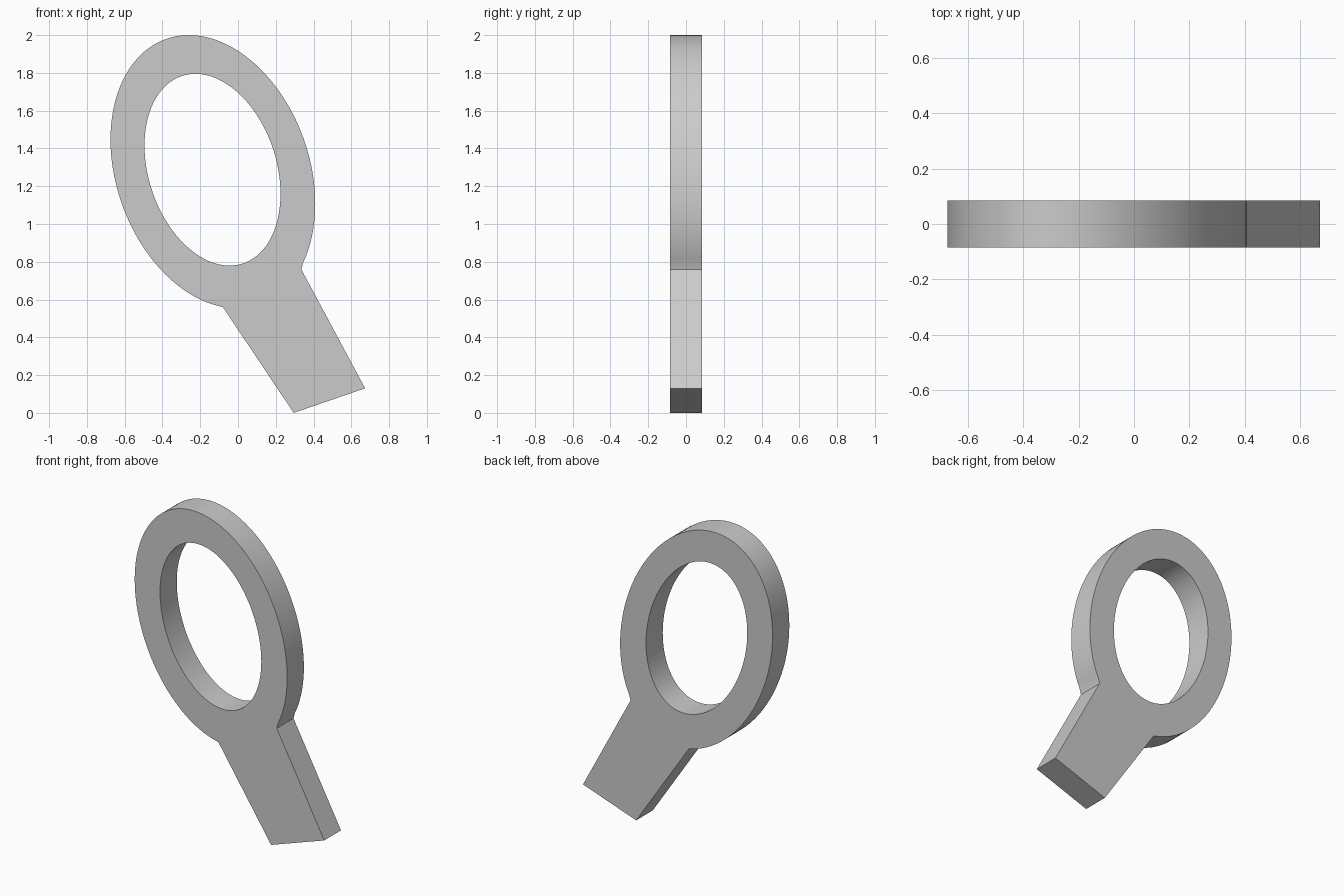
import bpy, bmesh, math

cube = bpy.data.objects.get("Cube")
if cube:
    bpy.data.objects.remove(cube, do_unlink=True)

THICK = 0.17


def tilted_ellipse(cx, cz, half_w, half_h, skew, start, end, steps):
    """Points on a leaning ellipse; skew moves the sides up and down."""
    drop = skew / half_w
    rise = math.sqrt(half_h ** 2 - drop ** 2)
    points = []
    for i in range(steps):
        t = math.radians(start + (end - start) * i / steps)
        points.append((cx + half_w * math.cos(t),
                       cz + drop * math.cos(t) + rise * math.sin(t)))
    return points


def add_loop(bm, points):
    verts = [bm.verts.new((x, -THICK / 2, z)) for x, z in points]
    return [bm.edges.new((v, verts[i - 1])) for i, v in enumerate(verts)]


# Ring outline running into the flared handle
handle = [(-0.08, 0.56), (0.295, 0.0), (0.673, 0.13), (0.335, 0.76)]
outline = tilted_ellipse(-0.133, 1.277, 0.542, 0.723, -0.092, -28, 275, 110) + handle
# Oval opening
opening = tilted_ellipse(-0.135, 1.2875, 0.36, 0.5075, -0.046, 0, 360, 112)

# Flat plate with the opening, pushed out to its thickness
bm = bmesh.new()
edges = add_loop(bm, outline) + add_loop(bm, opening)
bmesh.ops.triangle_fill(bm, edges=edges, use_beauty=True)
result = bmesh.ops.extrude_face_region(bm, geom=bm.faces[:], use_keep_orig=True)
moved = [g for g in result["geom"] if isinstance(g, bmesh.types.BMVert)]
bmesh.ops.translate(bm, verts=moved, vec=(0, THICK, 0))
bmesh.ops.recalc_face_normals(bm, faces=bm.faces[:])

mesh = bpy.data.meshes.new("ring_with_handle")
bm.to_mesh(mesh)
bm.free()
ring = bpy.data.objects.new("ring_with_handle", mesh)
bpy.context.collection.objects.link(ring)

# Plain grey
grey = bpy.data.materials.new("plain_grey")
grey.use_nodes = True
colour = (0.6, 0.6, 0.6, 1)
grey.diffuse_color = colour
grey.node_tree.nodes["Principled BSDF"].inputs["Base Color"].default_value = colour
mesh.materials.append(grey)

# Smooth curved walls, sharp rims
bpy.ops.object.select_all(action="DESELECT")
ring.select_set(True)
bpy.context.view_layer.objects.active = ring
bpy.ops.object.shade_smooth_by_angle(angle=math.radians(20))
